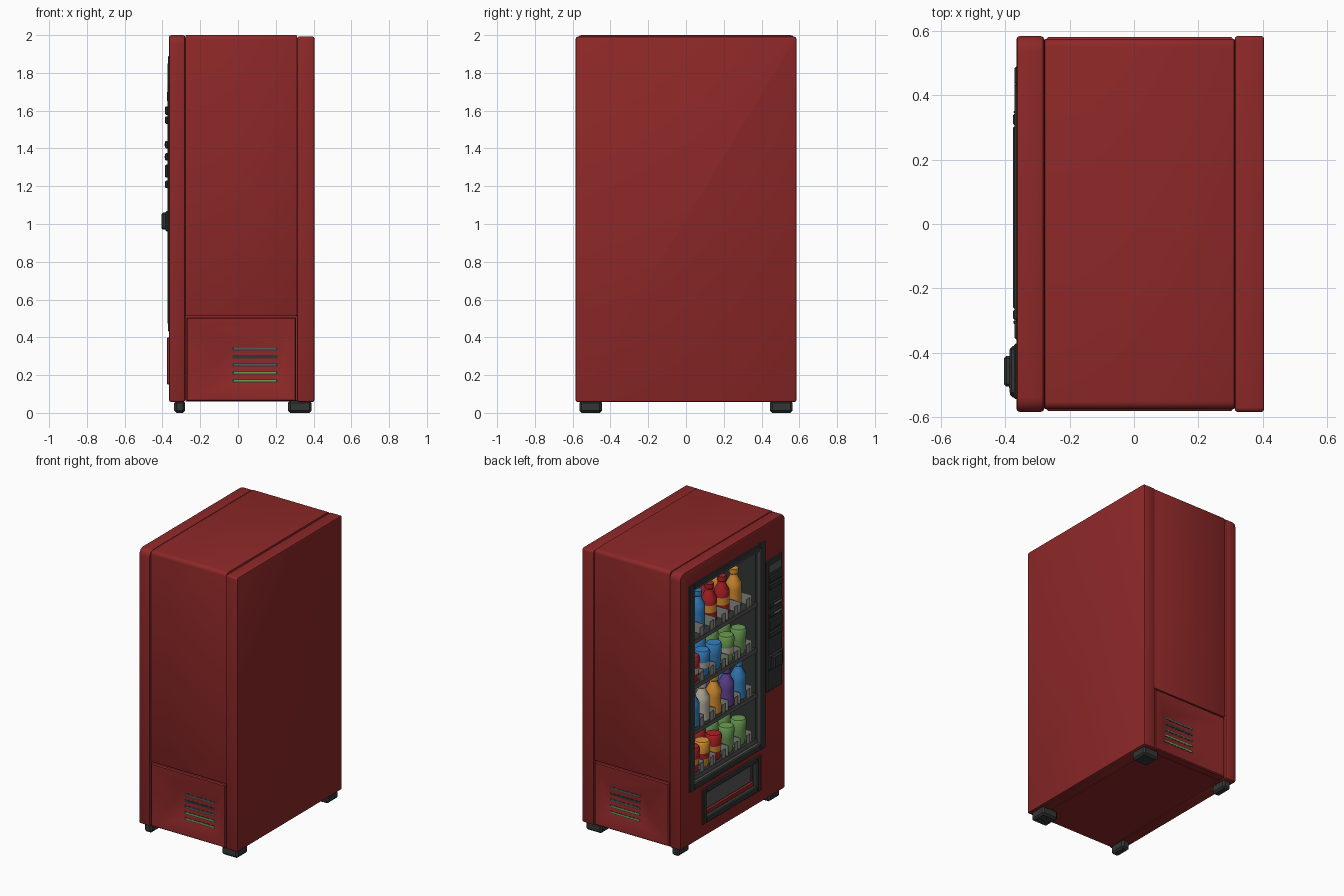
import bpy, bmesh, math
from mathutils import Vector, Matrix

if "Cube" in bpy.data.objects:
    bpy.data.objects.remove(bpy.data.objects["Cube"], do_unlink=True)


def material(name, r, g, b):
    m = bpy.data.materials.new(name)
    m.use_nodes = True
    m.diffuse_color = (r, g, b, 1)
    m.node_tree.nodes["Principled BSDF"].inputs["Base Color"].default_value = (r, g, b, 1)
    return m


RED = material("cabinet_red", 0.27, 0.021, 0.021)
DARK = material("charcoal", 0.033, 0.035, 0.035)
GREY = material("mid_grey", 0.1, 0.1, 0.1)
LIGHT = material("light_grey", 0.27, 0.27, 0.25)
BLUE = material("drink_blue", 0.035, 0.22, 0.53)
SCARLET = material("drink_red", 0.42, 0.015, 0.02)
ORANGE = material("drink_orange", 0.7, 0.29, 0.03)
GREEN = material("drink_green", 0.15, 0.34, 0.09)
PURPLE = material("drink_purple", 0.12, 0.06, 0.3)
CREAM = material("cream", 0.5, 0.46, 0.36)
objects = []


def finish(name, bm, *mats):
    mesh = bpy.data.meshes.new(name)
    bm.to_mesh(mesh)
    bm.free()
    ob = bpy.data.objects.new(name, mesh)
    bpy.context.collection.objects.link(ob)
    for m in mats:
        mesh.materials.append(m)
    objects.append(ob)
    return ob


def add_box(bm, lo, hi, bevel=0.0, seg=2):
    lo, hi = Vector(lo), Vector(hi)
    tmp = bmesh.new()
    bmesh.ops.create_cube(tmp, size=1)
    for v in tmp.verts:
        v.co = (lo + hi) / 2 + v.co * (hi - lo)
    if bevel:
        bmesh.ops.bevel(tmp, geom=tmp.edges[:], offset=bevel, segments=seg,
                        profile=0.5, affect='EDGES')
    mesh = bpy.data.meshes.new("tmp")
    tmp.to_mesh(mesh)
    tmp.free()
    bm.from_mesh(mesh)
    bpy.data.meshes.remove(mesh)


def boxes(name, mat, parts, bevel=0.0, seg=2):
    bm = bmesh.new()
    for lo, hi in parts:
        add_box(bm, lo, hi, bevel, seg)
    return finish(name, bm, mat)


def slab(name, lo, hi, corner, edge):
    """Upright box with rounded top corners and softened edges."""
    bm = bmesh.new()
    add_box(bm, lo, hi)
    top = [e for e in bm.edges if all(v.co.z > hi[2] - 0.001 for v in e.verts)
           and abs(e.verts[0].co.y - e.verts[1].co.y) < 0.001]
    bmesh.ops.bevel(bm, geom=top, offset=corner, segments=4, profile=0.5, affect='EDGES')
    rim = [e for e in bm.edges if e.calc_face_angle(0) > 1.0]
    bmesh.ops.bevel(bm, geom=rim, offset=edge, segments=2, profile=0.5, affect='EDGES')
    return finish(name, bm, RED)


def ring(name, mat, x0, x1, outer, inner, bevel):
    (a, b, c, d), (e, f, g, h) = outer, inner      # y min, y max, z min, z max
    return boxes(name, mat, [((x0, a, c), (x1, e, d)), ((x0, f, c), (x1, b, d)),
                             ((x0, e, c), (x1, f, g)), ((x0, e, h), (x1, f, d))], bevel, 1)


def cut(targets, lo, hi):
    bm = bmesh.new()
    add_box(bm, lo, hi)
    cutter = finish("cutter", bm)
    cutter.hide_render = True
    objects.remove(cutter)
    for ob in targets:
        mod = ob.modifiers.new("opening", 'BOOLEAN')
        mod.operation, mod.solver, mod.object = 'DIFFERENCE', 'EXACT', cutter
        bpy.context.view_layer.objects.active = ob
        bpy.ops.object.modifier_apply(modifier=mod.name)
    bpy.data.objects.remove(cutter, do_unlink=True)


def open_box(name, mat, lo, hi):
    """Liner open towards -x, seen from inside."""
    bm = bmesh.new()
    add_box(bm, lo, hi)
    bm.normal_update()
    bmesh.ops.delete(bm, geom=[f for f in bm.faces if f.normal.x < -0.9], context='FACES_ONLY')
    bmesh.ops.reverse_faces(bm, faces=bm.faces[:])
    return finish(name, bm, mat)


# Cabinet shell
door = slab("window_door", (-0.366, -0.585, 0.058), (-0.279, 0.585, 2.0), 0.045, 0.012)
upper = slab("upper_body", (-0.279, -0.576, 0.512), (0.313, 0.576, 2.0), 0.025, 0.006)
lower = boxes("lower_body", RED, [((-0.279, -0.53, 0.06), (0.313, 0.53, 0.515))])
slab("plain_panel", (0.313, -0.585, 0.058), (0.405, 0.585, 1.992), 0.015, 0.01)
cut([door, upper, lower], (-0.5, -0.31, 0.47), (0.1, 0.44, 1.85))
cut([door], (-0.5, -0.27, 0.185), (-0.2, 0.31, 0.365))
open_box("cabinet_liner", DARK, (-0.362, -0.305, 0.475), (0.095, 0.435, 1.845))
open_box("bin_liner", DARK, (-0.362, -0.268, 0.187), (-0.286, 0.308, 0.363))

# Side vent panels, dished towards the slots
for side, label in ((-1, "front"), (1, "back")):
    bm = bmesh.new()
    loops = []
    for x0, x1, z0, z1, y in ((-0.273, 0.308, 0.062, 0.505, 0.52),
                              (-0.273, 0.308, 0.062, 0.505, 0.575),
                              (-0.267, 0.302, 0.068, 0.499, 0.582),
                              (-0.235, 0.28, 0.095, 0.475, 0.58),
                              (-0.045, 0.22, 0.15, 0.365, 0.552)):
        loops.append([bm.verts.new((x, side * y, z))
                      for x, z in ((x0, z0), (x1, z0), (x1, z1), (x0, z1))])
    for p, q in zip(loops, loops[1:]):
        for i in range(4):
            bm.faces.new((p[i], p[i - 1], q[i - 1], q[i]))
    bm.faces.new(loops[-1])
    bmesh.ops.recalc_face_normals(bm, faces=bm.faces[:])
    if sum(f.normal.y * side for f in bm.faces) < 0:
        bmesh.ops.reverse_faces(bm, faces=bm.faces[:])
    finish(label + "_vent_panel", bm, RED)
    for i, glint in enumerate((GREEN, GREEN, GREY, DARK, GREY)):
        z = 0.17 + i * 0.0425
        for part, mat, x0, x1, h, out in (("slot", DARK, -0.03, 0.208, 0.009, 0.553),
                                          ("glint", glint, -0.022, 0.2, 0.005, 0.5545)):
            y0, y1 = sorted((side * 0.548, side * out))
            boxes(f"{label}_vent_{part}_{i}", mat, [((x0, y0, z - h), (x1, y1, z + h))])

# Feet
boxes("feet", DARK, [((x0, s * 0.505 - 0.06, 0), (x1, s * 0.505 + 0.06, 0.065))
                     for s in (-1, 1) for x0, x1 in ((-0.338, -0.28), (0.265, 0.39))], 0.012, 1)

# Window frame and delivery bin
ring("window_frame", DARK, -0.371, -0.33, (-0.36, 0.49, 0.43, 1.89),
     (-0.3, 0.435, 0.48, 1.845), 0.005)
ring("window_trim", GREY, -0.372, -0.36, (-0.306, 0.441, 0.474, 1.851),
     (-0.296, 0.431, 0.484, 1.841), 0)
ring("bin_frame", DARK, -0.376, -0.33, (-0.3, 0.345, 0.15, 0.4),
     (-0.265, 0.305, 0.19, 0.36), 0.006)
boxes("bin_frame_ends", RED, [((-0.375, -0.312, 0.15), (-0.35, -0.3, 0.4)),
                              ((-0.375, 0.345, 0.15), (-0.35, 0.352, 0.4))], 0.003, 1)
boxes("bin_flap", GREY, [((-0.338, -0.245, 0.222), (-0.325, 0.285, 0.35))], 0.003, 1)
boxes("bin_lip", RED, [((-0.345, -0.262, 0.188), (-0.325, 0.26, 0.215))])

# Payment panel with its controls
boxes("payment_panel", DARK, [((-0.374, -0.545, 0.81), (-0.35, -0.372, 1.74))], 0.006, 1)
boxes("payment_controls", DARK, [((-0.387, -0.53, z - h / 2), (-0.36, -0.385, z + h / 2))
                                 for z, h in ((1.6, 0.045), (1.55, 0.04), (1.42, 0.04),
                                              (1.355, 0.04), (1.28, 0.07), (1.21, 0.04))], 0.006, 1)
boxes("display", GREY, [((-0.377, -0.52, 1.65), (-0.37, -0.4, 1.7))])
boxes("coin_plates", LIGHT, [((-0.389, -0.51, z - 0.006), (-0.38, -0.43, z + 0.006))
                             for z in (1.355, 1.42)])
boxes("note_feeder", DARK, [((-0.385, -0.54, 0.96), (-0.36, -0.38, 1.07)),
                            ((-0.405, -0.505, 0.97), (-0.37, -0.41, 1.06))], 0.008, 1)

# Shelves with price rails, dividers and product stops
SHELVES = (0.5, 0.82, 1.14, 1.46)
COLUMNS = (0.33, 0.215, 0.085, -0.055, -0.19)
boxes("shelves", DARK, [((-0.338, -0.305, z - 0.015), (0.09, 0.435, z)) for z in SHELVES])
boxes("price_rails", GREY, [((-0.344, -0.3, z - 0.022), (-0.338, 0.43, z + 0.006)) for z in SHELVES])
boxes("dividers", LIGHT, [((-0.335, y + 0.062, z), (0.05, y + 0.067, z + 0.075))
                          for z in SHELVES for y in COLUMNS + (-0.32,)])
boxes("product_stops", LIGHT, [((-0.336, y - 0.045, z), (-0.332, y - 0.005, z + 0.065))
                               for z in SHELVES for y in COLUMNS])


# Products: turned profiles as (radius, height); the label band takes the second colour
def product(name, x, y, z, profile, mat, label, band):
    bm = bmesh.new()
    n = 12
    rings = [[bm.verts.new((r * math.cos(math.tau * i / n), r * math.sin(math.tau * i / n), h))
              for i in range(n)] for r, h in profile]
    for k, (a, b) in enumerate(zip(rings, rings[1:])):
        for i in range(n):
            f = bm.faces.new((a[i - 1], a[i], b[i], b[i - 1]))
            f.material_index = int(k == band)
    bm.faces.new(rings[-1])
    bm.faces.new(rings[0][::-1])
    bm.transform(Matrix.Translation((x, y, z)))
    finish(name, bm, mat, label)


BOTTLE = [(0.042, 0), (0.05, 0.01), (0.049, 0.075), (0.049, 0.125), (0.05, 0.17),
          (0.028, 0.21), (0.025, 0.23), (0.03, 0.235), (0.03, 0.268)]
CUP = [(0.038, 0), (0.044, 0.015), (0.047, 0.06), (0.05, 0.1), (0.054, 0.165), (0.046, 0.178)]
ROWS = (("snack_cup", CUP, -0.275, (SCARLET, ORANGE, SCARLET, GREEN, GREEN),
         (ORANGE, SCARLET, ORANGE, GREEN, GREEN)),
        ("small_bottle", BOTTLE, -0.275, (BLUE, CREAM, ORANGE, PURPLE, BLUE),
         (BLUE, CREAM, ORANGE, PURPLE, BLUE)),
        ("drink_cup", CUP, -0.275, (SCARLET, BLUE, BLUE, GREEN, GREEN),
         (CREAM, CREAM, BLUE, CREAM, GREEN)),
        ("tall_bottle", BOTTLE, -0.24, (BLUE, BLUE, SCARLET, SCARLET, ORANGE),
         (BLUE, BLUE, ORANGE, ORANGE, ORANGE)))
for z, (name, profile, front, mats, labels) in zip(SHELVES, ROWS):
    for i, y in enumerate(COLUMNS):
        for j in range(2):
            product(f"{name}_{i}_{j}", front + j * 0.125, y, z, profile, mats[i], labels[i], 2)

# Smooth shading with crisp edges
bpy.ops.object.select_all(action='DESELECT')
for ob in objects:
    ob.select_set(True)
bpy.context.view_layer.objects.active = objects[0]
bpy.ops.object.shade_smooth_by_angle(angle=math.radians(35))
bpy.ops.object.select_all(action='DESELECT')
